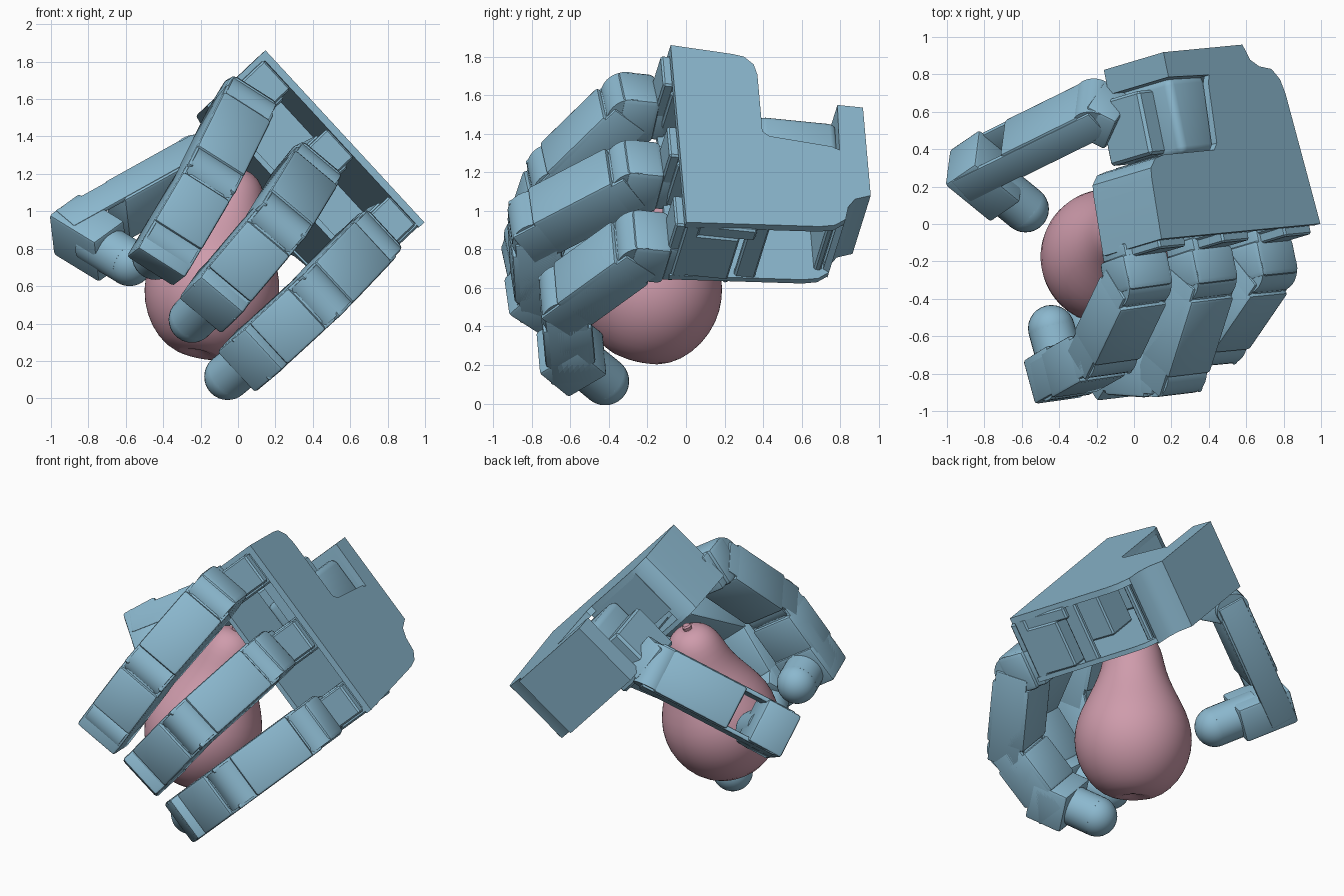
import bpy, bmesh, math
from mathutils import Vector, Matrix

cube = bpy.data.objects.get("Cube")
if cube:
    bpy.data.objects.remove(cube)


def material(name, rgb):
    m = bpy.data.materials.new(name)
    m.use_nodes = True
    m.diffuse_color = (*rgb, 1)
    m.node_tree.nodes["Principled BSDF"].inputs["Base Color"].default_value = (*rgb, 1)
    return m


BLUE = material("steel blue", (0.26, 0.48, 0.62))
PINK = material("dusty pink", (0.62, 0.33, 0.41))

# Palm frame: U across the knuckles, V towards the wrist, N out of the hand's back
U = Vector((-0.677, -0.065, 0.733)).normalized()
N = Vector((0.702, 0.209, 0.667))
N = (N - U * N.dot(U)).normalized()
V = N.cross(U) * -1
made = []


def P(a, b, c):
    return U * a + V * b + N * c


def finish(name, bm, mat=BLUE):
    bmesh.ops.recalc_face_normals(bm, faces=bm.faces)
    me = bpy.data.meshes.new(name)
    bm.to_mesh(me)
    bm.free()
    me.materials.append(mat)
    ob = bpy.data.objects.new(name, me)
    bpy.context.collection.objects.link(ob)
    made.append(ob)
    return ob


def box(name, center, axes, size, bevel=0.02, segments=2):
    bm = bmesh.new()
    bmesh.ops.create_cube(bm, size=1)
    bmesh.ops.scale(bm, vec=size, verts=bm.verts)
    bmesh.ops.bevel(bm, geom=bm.edges[:], offset=bevel, segments=segments,
                    affect='EDGES', profile=0.5)
    m = Matrix(axes).transposed().to_4x4()
    m.translation = center
    bm.transform(m)
    return finish(name, bm)


def palm_box(name, a, b, c, bevel=0.01, segments=1):
    center = P(sum(a) / 2, sum(b) / 2, sum(c) / 2)
    return box(name, center, (U, V, N), (a[1] - a[0], b[1] - b[0], c[1] - c[0]), bevel, segments)


def prism(name, outline, c0, c1):
    bm = bmesh.new()
    low = [bm.verts.new(P(a, b, c0)) for a, b in outline]
    high = [bm.verts.new(P(a, b, c1)) for a, b in outline]
    bm.faces.new(low)
    bm.faces.new(high)
    for i in range(len(low)):
        j = (i + 1) % len(low)
        bm.faces.new((low[i], low[j], high[j], high[i]))
    return finish(name, bm)


def barrel(name, center, axis, radius, depth):
    bm = bmesh.new()
    bmesh.ops.create_cone(bm, cap_ends=True, segments=28, radius1=radius,
                          radius2=radius, depth=depth)
    bm.transform(Matrix.Translation(center) @ axis.to_track_quat('Z', 'Y').to_matrix().to_4x4())
    return finish(name, bm)


def link(name, p, q, side, width, thick, back, front, bevel=0.018):
    """Box along p-q, running past the two ends by back and front."""
    d = (q - p).normalized()
    side = (side - d * side.dot(d)).normalized()
    s, e = p - d * back, q + d * front
    return box(name, (s + e) / 2, (d, side, d.cross(side)), ((e - s).length, width, thick), bevel)


def pad(name, p, q):
    """Round-ended fingertip."""
    barrel(name, (p + q) / 2, q - p, 0.125, (q - p).length)
    bm = bmesh.new()
    bmesh.ops.create_uvsphere(bm, u_segments=28, v_segments=16, radius=0.125)
    bm.transform(Matrix.Translation(q))
    finish(name + "_end", bm)


# Palm shell
curve = [(.08, .43), (.10, .51), (.15, .57), (.24, .59), (.30, .63), (.337, .716), (.96, .716)]
corner = [(1.12, .165), (1.19, .15), (1.24, .10), (1.25, .04), (1.27, -.287)]
prism("back_plate", [(.015, -.287)] + curve + [(.96, .58), (.64, .57), (.66, .53),
      (.69, .20), (.72, .165)] + corner, 1.30, 1.34)
prism("palm_plate", [(.015, -.287)] + curve[:-1] + [(.62, .716), (.69, .165)] + corner, .90, .93)
prism("wrist_wall", curve[2:] + [(.96, .58), (.64, .57), (.42, .60),
      (.34, .57), (.24, .55), (.17, .54)], .89, 1.31)
palm_box("inner_web", (.16, .62), (.49, .53), (.92, 1.31))
prism("upper_side_wall", corner + [(1.23, -.287), (1.21, .04), (1.17, .11), (1.1, .13)], .91, 1.31)
prism("notch_wall", [(.67, .13), (.67, .165), (1.14, .165), (1.14, .13)], 1.0, 1.31)
palm_box("lower_front_post", (.02, .06), (-.28, -.20), (.92, 1.31))
palm_box("lower_mid_post", (.06, .10), (.06, .17), (.92, 1.31))
palm_box("lower_rail", (.03, .07), (-.28, .10), (1.23, 1.31))

# Fingers: base, swing, and joint positions as (b, c)
fingers = {
    "upper": (1.14, 0.27, [(-.45, .99), (-.75, .53), (-.79, .11), (-.53, .08)]),
    "middle": (0.64, 0.13, [(-.46, 1.0), (-.90, .60), (-.79, .17), (-.50, .0)]),
    "lower": (0.15, 0.0, [(-.45, .99), (-.75, .53), (-.64, .14), (-.41, -.05)]),
}
for fname, (a0, swing, joints) in fingers.items():
    side = (U - N * swing).normalized()
    pts = [P(a0 + swing * (c - 1.0), b, c) for b, c in joints]
    palm_box(fname + "_motor", (a0 - .13, a0 + .11), (-.28, .02), (.93, 1.24))
    palm_box(fname + "_motor_cap", (a0 - .11, a0 + .10), (-.33, -.27), (.95, 1.29))
    link(fname + "_hub", pts[0] + V * .2, pts[0], side, .24, .24, .0, 0)
    link(fname + "_knuckle", pts[0] + V * .14, pts[0], side, .29, .26, 0, .06, .03)
    for i, part in enumerate(("proximal", "inner", "outer")):
        barrel(f"{fname}_{part}_joint", pts[i], side, .125, .27)
    for i, part in enumerate(("proximal", "intermediate")):
        p, q = pts[i], pts[i + 1]
        link(f"{fname}_{part}_link", p, q, side, .30, .26, -.07, -.05)
        link(f"{fname}_{part}_core", p, q, side, .24, .22, .04, .06)
        # cheek plates that grip the next joint
        for s in (-1, 1):
            off = side * (s * .135)
            link(f"{fname}_{part}_cheek", p + off, q + off, side, .03, .22, 0, .08, .01)
    d = (pts[3] - pts[2]).normalized()
    link(fname + "_tip_block", pts[2], pts[2] + d * .14, side, .3, .26, .11, 0)
    pad(fname + "_pad", pts[2], pts[3])

# Thumb
base, elbow, tip = Vector((-.22, .61, 1.24)), Vector((-.85, .30, .89)), Vector((-.58, .08, .725))
side = (elbow - base).cross(tip - elbow).normalized()
palm_box("thumb_motor", (.61, .90), (.17, .585), (.90, 1.28), .04, 3)
palm_box("thumb_bracket", (.72, 1.01), (.20, .55), (.84, 1.15), .015)
link("thumb_root", P(.94, .42, .90), base, side, .25, .22, 0, .02)
barrel("thumb_root_joint", base, side, .105, .27)
link("thumb_link", base, elbow, side, .29, .20, -.02, -.25)
for s in (-1, 1):
    off = side * (s * .135)
    link("thumb_cheek", base + off, elbow + off, side, .03, .17, .05, .08, .01)
barrel("thumb_elbow_joint", elbow, side, .09, .26)
d = (tip - elbow).normalized()
link("thumb_tip_block", elbow, elbow + d * .25, side, .29, .23, .10, 0)
pad("thumb_pad", elbow + d * .1, tip)


# Pear: turned profile along a leaning axis
def turned(name, profile, center, axis, mat):
    bm = bmesh.new()
    verts = [bm.verts.new((r, 0, t)) for t, r in profile]
    edges = [bm.edges.new(pair) for pair in zip(verts, verts[1:])]
    bmesh.ops.spin(bm, geom=verts + edges, axis=(0, 0, 1), cent=(0, 0, 0),
                   steps=40, angle=math.tau)
    bmesh.ops.remove_doubles(bm, verts=bm.verts, dist=1e-4)
    bm.transform(Matrix.Translation(center) @ axis.to_track_quat('Z', 'Y').to_matrix().to_4x4())
    return finish(name, bm, mat)


axis = Vector((.2, .24, .95)).normalized()
heart = Vector((-.14, -.175, .575))
pear = turned("pear", [(-.33, 0), (-.345, .05), (-.36, .10), (-.33, .19), (-.25, .28), (-.13, .346),
              (0, .368), (.12, .35), (.23, .30), (.34, .24), (.44, .20), (.54, .18),
              (.62, .15), (.67, .095), (.685, .04), (.67, 0)], heart, axis, PINK)
sub = pear.modifiers.new("smooth", 'SUBSURF')
sub.levels = sub.render_levels = 1
turned("pear_stem", [(.65, 0), (.65, .022), (.70, .03), (.71, .022), (.71, 0)], heart, axis, PINK)

# Shading
bpy.ops.object.select_all(action='DESELECT')
for ob in made:
    ob.select_set(True)
bpy.context.view_layer.objects.active = made[0]
bpy.ops.object.shade_smooth_by_angle(angle=math.radians(35))
